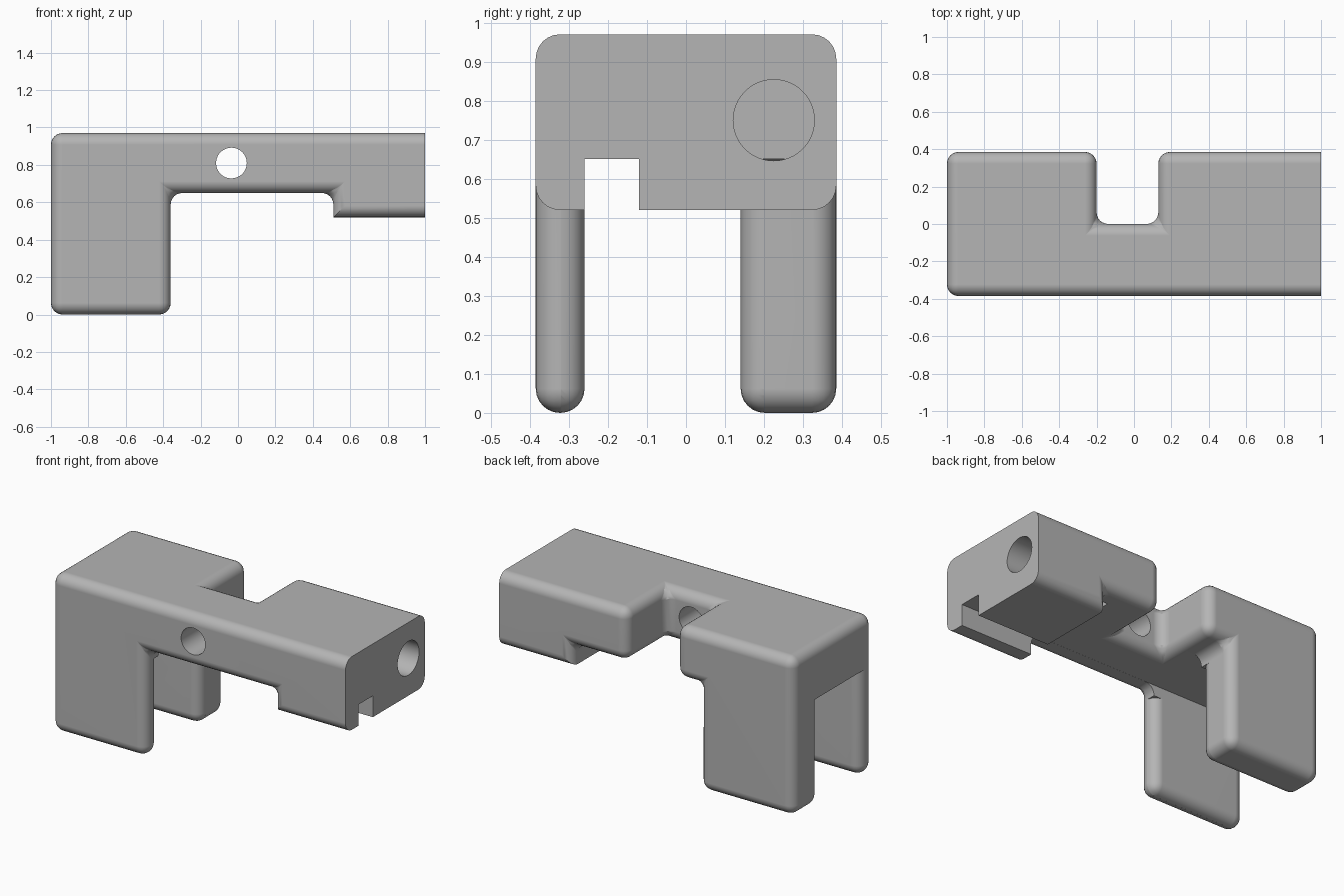
import bpy, bmesh, math
from mathutils import Matrix, Vector

cube = bpy.data.objects.get("Cube")
if cube:
    bpy.data.objects.remove(cube, do_unlink=True)

ROUND = 0.062
HALF = 0.385           # half depth of the body
UNDER = 0.65           # underside of the bridge
SLOT = UNDER + 0.0005  # slot ceiling
LEG_END = -0.36

grey = bpy.data.materials.new("plain_grey")
grey.use_nodes = True
grey.diffuse_color = (0.46, 0.46, 0.46, 1)
grey.node_tree.nodes["Principled BSDF"].inputs["Base Color"].default_value = (0.46, 0.46, 0.46, 1)


def finish(name, bm):
    bmesh.ops.recalc_face_normals(bm, faces=bm.faces[:])
    mesh = bpy.data.meshes.new(name)
    bm.to_mesh(mesh)
    bm.free()
    mesh.materials.append(grey)
    obj = bpy.data.objects.new(name, mesh)
    bpy.context.collection.objects.link(obj)
    return obj


def box(name, xs, ys, zs, radius=0):
    bm = bmesh.new()
    bmesh.ops.create_cube(bm, size=1)
    for v in bm.verts:
        v.co = Vector(r[0] if c < 0 else r[1] for r, c in zip((xs, ys, zs), v.co))
    if radius:
        bmesh.ops.bevel(bm, geom=bm.edges[:], offset=radius, segments=6,
                        profile=0.5, affect='EDGES')
    return finish(name, bm)


def rod(name, radius, centre, length, axis):
    bm = bmesh.new()
    turn = Matrix.Rotation(math.pi / 2, 4, 'Y' if axis == 'X' else 'X')
    bmesh.ops.create_cone(bm, cap_ends=True, segments=48, radius1=radius, radius2=radius,
                          depth=length, matrix=Matrix.Translation(centre) @ turn)
    return finish(name, bm)


def activate(obj):
    bpy.ops.object.select_all(action='DESELECT')
    bpy.context.view_layer.objects.active = obj
    obj.select_set(True)


def cut(target, *tools):
    activate(target)
    for tool in tools:
        mod = target.modifiers.new("cut", 'BOOLEAN')
        mod.operation = 'DIFFERENCE'
        mod.solver = 'EXACT'
        mod.object = tool
        bpy.ops.object.modifier_apply(modifier=mod.name)


def discard(*tools):
    for tool in tools:
        bpy.data.objects.remove(tool, do_unlink=True)


# Body: front outline swept through the depth
outline = [(-1, 0), (LEG_END, 0), (LEG_END, UNDER), (0.51, UNDER),
           (0.51, 0.52), (1, 0.52), (1, 0.97), (-1, 0.97)]
bm = bmesh.new()
face = bm.faces.new([bm.verts.new((x, -HALF, z)) for x, z in outline])
swept = bmesh.ops.extrude_face_region(bm, geom=[face])
for item in swept["geom"]:
    if isinstance(item, bmesh.types.BMVert):
        item.co.y = HALF
body = finish("bracket_body", bm)

# Rear notch
notch = box("notch_cutter", (-0.2, 0.13), (0, 0.6), (0.3, 1.2))
cut(body, notch)
discard(notch)

# Round every edge except the flat end and the lower step edge
bm = bmesh.new()
bm.from_mesh(body.data)
bmesh.ops.remove_doubles(bm, verts=bm.verts[:], dist=0.0001)
bmesh.ops.dissolve_limit(bm, angle_limit=0.01, verts=bm.verts[:], edges=bm.edges[:])


def rounded(edge):
    a, b = (v.co for v in edge.verts)
    flat_end = min(a.x, b.x) > 0.999
    step = all(abs(p.x - 0.51) < 0.001 and p.z < 0.53 for p in (a, b))
    return edge.calc_face_angle(0) > 0.1 and not flat_end and not step


bmesh.ops.bevel(bm, geom=[e for e in bm.edges if rounded(e)], offset=ROUND, segments=6,
                profile=0.5, affect='EDGES', clamp_overlap=False)
bm.to_mesh(body.data)
bm.free()

# Gap between the legs and the narrow groove under the far block
leg_gap = box("leg_gap_cutter", (-1.1, 0.3), (-0.26, 0.14), (-0.2, SLOT))
groove = box("groove_cutter", (0.2, 1.1), (-0.26, -0.12), (0.3, SLOT))
cut(body, leg_gap, groove)
discard(leg_gap, groove)

# Round the inner edges of both legs
legs = [box("leg_form", (-1, LEG_END), ys, (0, 1.2), ROUND)
        for ys in ((-HALF, -0.26), (0.14, HALF))]
for xs, top in (((-1.1, -0.7), UNDER), ((-0.7, -0.3), UNDER - ROUND - 0.003)):
    trim = box("leg_trim_cutter", xs, (-0.26 - ROUND + 0.002, 0.14 + ROUND - 0.002), (-0.2, top))
    cut(trim, *legs)
    cut(body, trim)
    discard(trim)
discard(*legs)

# Cross hole into the notch and blind hole in the flat end
cross_hole = rod("cross_hole_cutter", 0.082, (-0.035, -0.2, 0.81), 0.7, 'Y')
end_hole = rod("end_hole_cutter", 0.104, (0.75, 0.225, 0.75), 0.7, 'X')
cut(body, cross_hole, end_hole)
discard(cross_hole, end_hole)

# Smooth rounds with crisp flat faces
activate(body)
bpy.ops.object.shade_smooth_by_angle(angle=math.radians(30))
weighted = body.modifiers.new("even_shading", 'WEIGHTED_NORMAL')
weighted.keep_sharp = True
